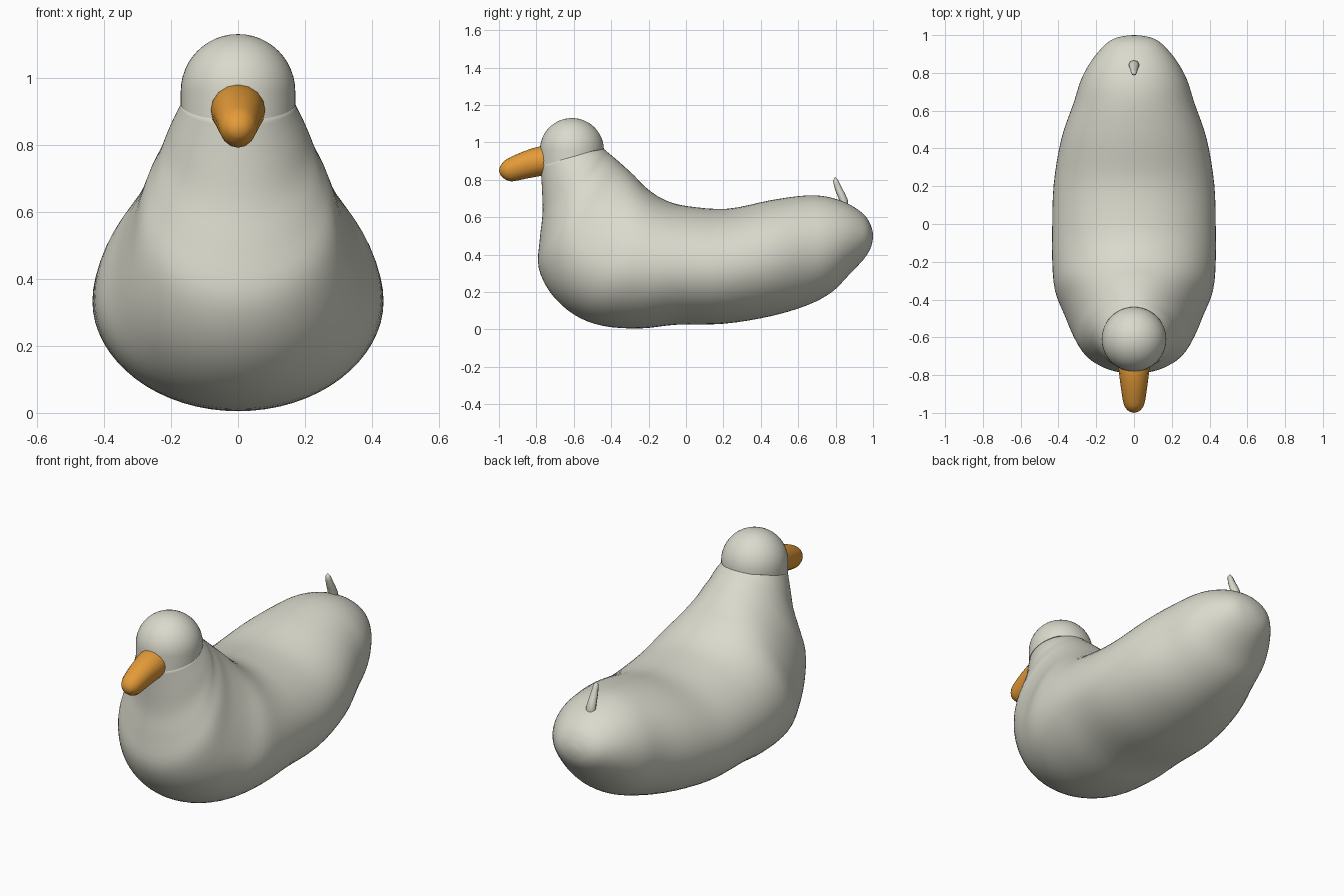
import bpy, bmesh, math

if "Cube" in bpy.data.objects:
    bpy.data.objects.remove(bpy.data.objects["Cube"])


def material(name, rgb):
    m = bpy.data.materials.new(name)
    m.diffuse_color = (*rgb, 1)
    m.use_nodes = True
    m.node_tree.nodes["Principled BSDF"].inputs["Base Color"].default_value = m.diffuse_color
    return m


CREAM = material("warm white", (0.70, 0.70, 0.61))
ORANGE = material("orange", (0.78, 0.33, 0.04))


def finish(bm, name, mat):
    bmesh.ops.recalc_face_normals(bm, faces=bm.faces[:])
    me = bpy.data.meshes.new(name)
    bm.to_mesh(me)
    bm.free()
    me.materials.append(mat)
    for p in me.polygons:
        p.use_smooth = True
    ob = bpy.data.objects.new(name, me)
    bpy.context.collection.objects.link(ob)
    return ob


def smooth_rows(rows, steps):
    """Catmull-Rom interpolation between section rows."""
    out = []
    for i in range(len(rows) - 1):
        p0, p1, p2 = rows[max(i - 1, 0)], rows[i], rows[i + 1]
        p3 = rows[min(i + 2, len(rows) - 1)]
        for s in range(steps):
            t = s / steps
            out.append([0.5 * (2 * b + (c - a) * t + (2 * a - 5 * b + 4 * c - d) * t * t
                               + (3 * b - a - 3 * c + d) * t ** 3)
                        for a, b, c, d in zip(p0, p1, p2, p3)])
    return out + [rows[-1]]


def loft(name, rows, sides, steps, mat, pole):
    """Row: top y, z, bottom y, z, half width, height fraction of widest point."""
    bm = bmesh.new()
    rings = []
    for ay, az, by, bz, w, f in smooth_rows(rows, steps):
        ring = []
        for k in range(sides):
            a = 2 * math.pi * k / sides
            s = math.sin(a)
            t = f + s * ((1 - f) if s > 0 else f)
            ring.append(bm.verts.new((w * math.cos(a), by + (ay - by) * t, bz + (az - bz) * t)))
        rings.append(ring)
    for r, q in zip(rings, rings[1:]):
        for k in range(sides):
            bm.faces.new((r[k], r[(k + 1) % sides], q[(k + 1) % sides], q[k]))
    # rounded tip at the first row, flat cap hidden inside the next part
    tip = bm.verts.new((0, *pole))
    for k in range(sides):
        bm.faces.new((rings[0][k], tip, rings[0][(k + 1) % sides]))
    bm.faces.new(rings[-1])
    return finish(bm, name, mat)


# Body: sections run from the tail forward and fan upwards into the neck
loft("body", [
    (0.998, 0.525, 0.998, 0.475, 0.035, 0.5),
    (0.982, 0.57, 0.985, 0.43, 0.10, 0.5),
    (0.945, 0.62, 0.95, 0.375, 0.155, 0.5),
    (0.86, 0.675, 0.87, 0.29, 0.225, 0.5),
    (0.75, 0.71, 0.78, 0.20, 0.28, 0.5),
    (0.63, 0.715, 0.65, 0.13, 0.32, 0.5),
    (0.45, 0.69, 0.45, 0.07, 0.385, 0.48),
    (0.22, 0.645, 0.20, 0.03, 0.425, 0.48),
    (0.0, 0.66, -0.05, 0.025, 0.433, 0.48),
    (-0.12, 0.695, -0.25, 0.005, 0.433, 0.48),
    (-0.21, 0.755, -0.45, 0.02, 0.42, 0.45),
    (-0.28, 0.825, -0.60, 0.08, 0.37, 0.41),
    (-0.34, 0.88, -0.72, 0.19, 0.325, 0.4),
    (-0.38, 0.915, -0.788, 0.33, 0.29, 0.43),
    (-0.41, 0.94, -0.782, 0.48, 0.25, 0.46),
    (-0.43, 0.957, -0.767, 0.62, 0.22, 0.5),
    (-0.443, 0.968, -0.770, 0.75, 0.195, 0.5),
    (-0.448, 0.972, -0.778, 0.88, 0.167, 0.5),
], 64, 4, CREAM, (1.0, 0.5))

# Head: dome whose lower rim is cut on a slope to sit on the neck
bm = bmesh.new()
bmesh.ops.create_uvsphere(bm, u_segments=48, v_segments=24, radius=0.171)
bmesh.ops.delete(bm, geom=[v for v in bm.verts if v.co.z < -0.001], context='VERTS')
rim = [e for e in bm.edges if e.is_boundary]
new = bmesh.ops.extrude_edge_only(bm, edges=rim)["geom"]
for v in new:
    if isinstance(v, bmesh.types.BMVert):
        v.co.z = min(-0.001, -0.037 + 0.29 * v.co.y)
bmesh.ops.contextual_create(bm, geom=[e for e in bm.edges if e.is_boundary])
bmesh.ops.translate(bm, verts=bm.verts[:], vec=(0, -0.61, 0.959))
head = finish(bm, "head", CREAM)
bpy.context.view_layer.objects.active = head
head.select_set(True)
bpy.ops.object.shade_smooth_by_angle(angle=math.radians(40))

# Bill: blunt taper sloping down to the front
loft("bill", [
    (-0.994, 0.872, -0.992, 0.825, 0.025, 0.5),
    (-0.975, 0.898, -0.972, 0.806, 0.045, 0.5),
    (-0.945, 0.917, -0.933, 0.791, 0.058, 0.55),
    (-0.87, 0.951, -0.85, 0.807, 0.070, 0.55),
    (-0.78, 0.979, -0.76, 0.824, 0.081, 0.5),
    (-0.70, 0.98, -0.69, 0.84, 0.08, 0.5),
], 16, 2, ORANGE, (-1.0, 0.85))

# Tail curl: small upright tapered feather
loft("tail_curl", [
    (0.812, 0.800, 0.786, 0.795, 0.014, 0.5),
    (0.832, 0.760, 0.797, 0.745, 0.020, 0.5),
    (0.866, 0.690, 0.820, 0.690, 0.028, 0.5),
    (0.866, 0.640, 0.826, 0.640, 0.024, 0.5),
], 8, 2, CREAM, (0.797, 0.815))
